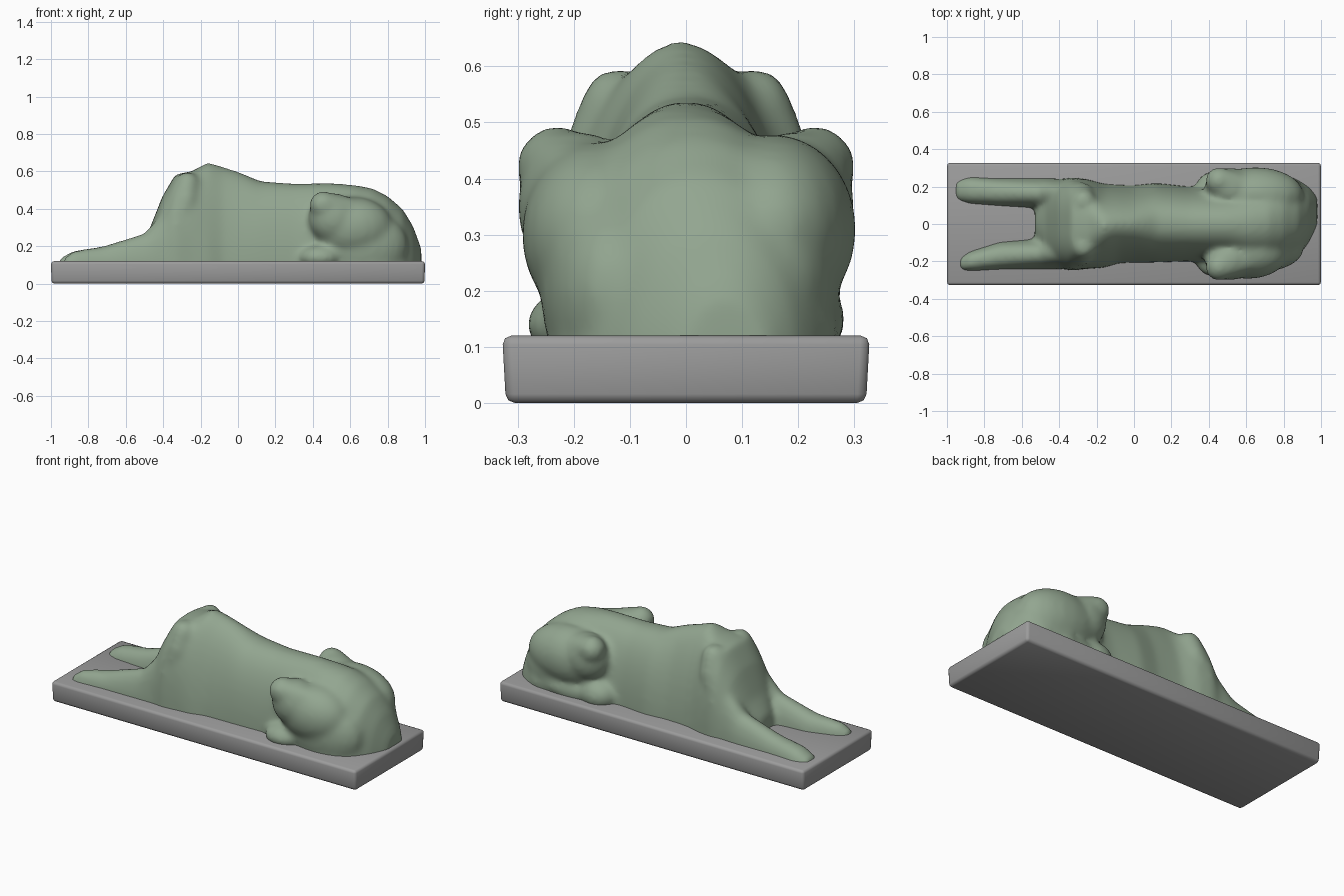
import bpy
import bmesh
from math import pi, sin, cos
from mathutils import Matrix, Vector

cube = bpy.data.objects.get("Cube")
if cube:
    bpy.data.objects.remove(cube, do_unlink=True)

FLOOR = 0.06  # sculpted parts sink into the plinth


def make_material(name, rgb):
    mat = bpy.data.materials.new(name)
    mat.use_nodes = True
    mat.diffuse_color = (*rgb, 1)
    bsdf = next(n for n in mat.node_tree.nodes if n.type == "BSDF_PRINCIPLED")
    bsdf.inputs["Base Color"].default_value = (*rgb, 1)
    return mat


def make_object(name, bm, mat):
    bmesh.ops.recalc_face_normals(bm, faces=bm.faces)
    mesh = bpy.data.meshes.new(name)
    bm.to_mesh(mesh)
    bm.free()
    mesh.materials.append(mat)
    obj = bpy.data.objects.new(name, mesh)
    bpy.context.collection.objects.link(obj)
    return obj


def loft(bm, sections, count=24):
    """Skin arched sections given as x, middle y, half width, top z, squareness."""
    rings = []
    for x, y, width, top, square in sections:
        ring = []
        for i in range(count + 1):
            a = pi * i / count
            c, s = cos(a), max(sin(a), 0)
            side = abs(c) ** (2 / square) * (1 if c > 0 else -1)
            ring.append(bm.verts.new((x, y + width * side,
                                      FLOOR + (top - FLOOR) * s ** (2 / square))))
        rings.append(ring)
    for a, b in zip(rings, rings[1:]):
        for i in range(count + 1):
            j = (i + 1) % (count + 1)
            bm.faces.new((a[i], a[j], b[j], b[i]))
    bm.faces.new(rings[0])
    bm.faces.new(rings[-1])


def blob(bm, centre, radii):
    bmesh.ops.create_uvsphere(
        bm, u_segments=20, v_segments=12, radius=1,
        matrix=Matrix.Translation(centre) @ Matrix.Diagonal((*radii, 1)))


def limb(bm, points, radius):
    """Row of overlapping balls along a path."""
    path = [Vector(p) for p in points]
    for a, b in zip(path, path[1:]):
        for step in range(6):
            blob(bm, a.lerp(b, step / 5), (radius,) * 3)


green = make_material("weathered green", (0.29, 0.38, 0.28))
grey = make_material("stone grey", (0.33, 0.33, 0.33))

# Plinth, slightly narrower at the bottom
bm = bmesh.new()
bmesh.ops.create_cube(bm, size=1, matrix=Matrix.Translation((0, 0, 0.06))
                      @ Matrix.Diagonal((2, 0.655, 0.12, 1)))
for v in bm.verts:
    if v.co.z < 0.05:
        v.co.y *= 0.98
        v.co.x *= 0.997
plinth = make_object("plinth", bm, grey)
bevel = plinth.modifiers.new("soft edges", "BEVEL")
bevel.width = 0.016
bevel.segments = 2
plinth.data.shade_smooth()

# Torso from the broken neck to the rump
bm = bmesh.new()
loft(bm, [
    (-0.53, 0, 0.10, 0.20, 2), (-0.47, 0, 0.20, 0.30, 2.4),
    (-0.405, 0, 0.235, 0.465, 2.7), (-0.335, 0, 0.25, 0.585, 3),
    (-0.25, 0, 0.24, 0.60, 2.8), (-0.16, -0.01, 0.225, 0.65, 1.9),
    (-0.08, 0, 0.21, 0.625, 1.9), (0, 0, 0.208, 0.60, 1.9),
    (0.12, 0.007, 0.213, 0.548, 2.2), (0.30, 0, 0.20, 0.535, 2.2),
    (0.50, 0, 0.21, 0.538, 2.1), (0.62, 0, 0.245, 0.528, 2.1),
    (0.72, 0.01, 0.255, 0.51, 2.1), (0.80, 0.02, 0.245, 0.468, 2.2),
    (0.88, 0.03, 0.205, 0.40, 2.2), (0.935, 0.05, 0.15, 0.31, 2.2),
    (0.98, 0.07, 0.08, 0.19, 2)])

# Outstretched forelegs
loft(bm, [(-0.955, 0.18, 0.06, 0.135, 2.5), (-0.88, 0.18, 0.078, 0.175, 2.5),
          (-0.72, 0.17, 0.077, 0.20, 2.4), (-0.50, 0.165, 0.083, 0.27, 2.2),
          (-0.35, 0.16, 0.08, 0.44, 2)])
loft(bm, [(-0.935, -0.215, 0.038, 0.135, 2.5), (-0.88, -0.20, 0.057, 0.175, 2.5),
          (-0.72, -0.17, 0.077, 0.20, 2.4), (-0.50, -0.16, 0.083, 0.27, 2.2),
          (-0.35, -0.16, 0.08, 0.44, 2)])

# Shoulder blades and raised knees
for side in (-1, 1):
    limb(bm, [(-0.27, side * 0.12, 0.53), (-0.28, side * 0.155, 0.44),
              (-0.33, side * 0.17, 0.28)], 0.068)
    blob(bm, (0.51, side * 0.19, 0.35), (0.135, 0.112, 0.135))
    limb(bm, [(0.455, side * 0.23, 0.42), (0.60, side * 0.19, 0.385)], 0.075)

# Right thigh slopes down to the plinth, with a small foot in front
blob(bm, (0.61, -0.15, 0.30), (0.22, 0.145, 0.165))
blob(bm, (0.66, -0.13, 0.20), (0.25, 0.13, 0.20))
blob(bm, (0.44, -0.205, 0.14), (0.11, 0.08, 0.065))

# Left thigh over a lower leg that lies along the plinth to a larger foot
blob(bm, (0.65, 0.155, 0.31), (0.26, 0.15, 0.17))
blob(bm, (0.73, 0.14, 0.22), (0.20, 0.135, 0.16))
blob(bm, (0.62, 0.18, 0.14), (0.25, 0.10, 0.085))
blob(bm, (0.44, 0.20, 0.15), (0.11, 0.085, 0.085))

# Tail curling around the left hip
limb(bm, [(0.92, 0.07, 0.20), (0.89, 0.16, 0.16),
          (0.81, 0.22, 0.14), (0.66, 0.24, 0.15)], 0.047)

# Fuse the forms into one softly worn figure
figure = make_object("reclining_figure", bm, green)
remesh = figure.modifiers.new("fuse", "REMESH")
remesh.mode = "VOXEL"
remesh.voxel_size = 0.014
remesh.use_smooth_shade = True
smooth = figure.modifiers.new("wear", "SMOOTH")
smooth.factor = 0.5
smooth.iterations = 18
